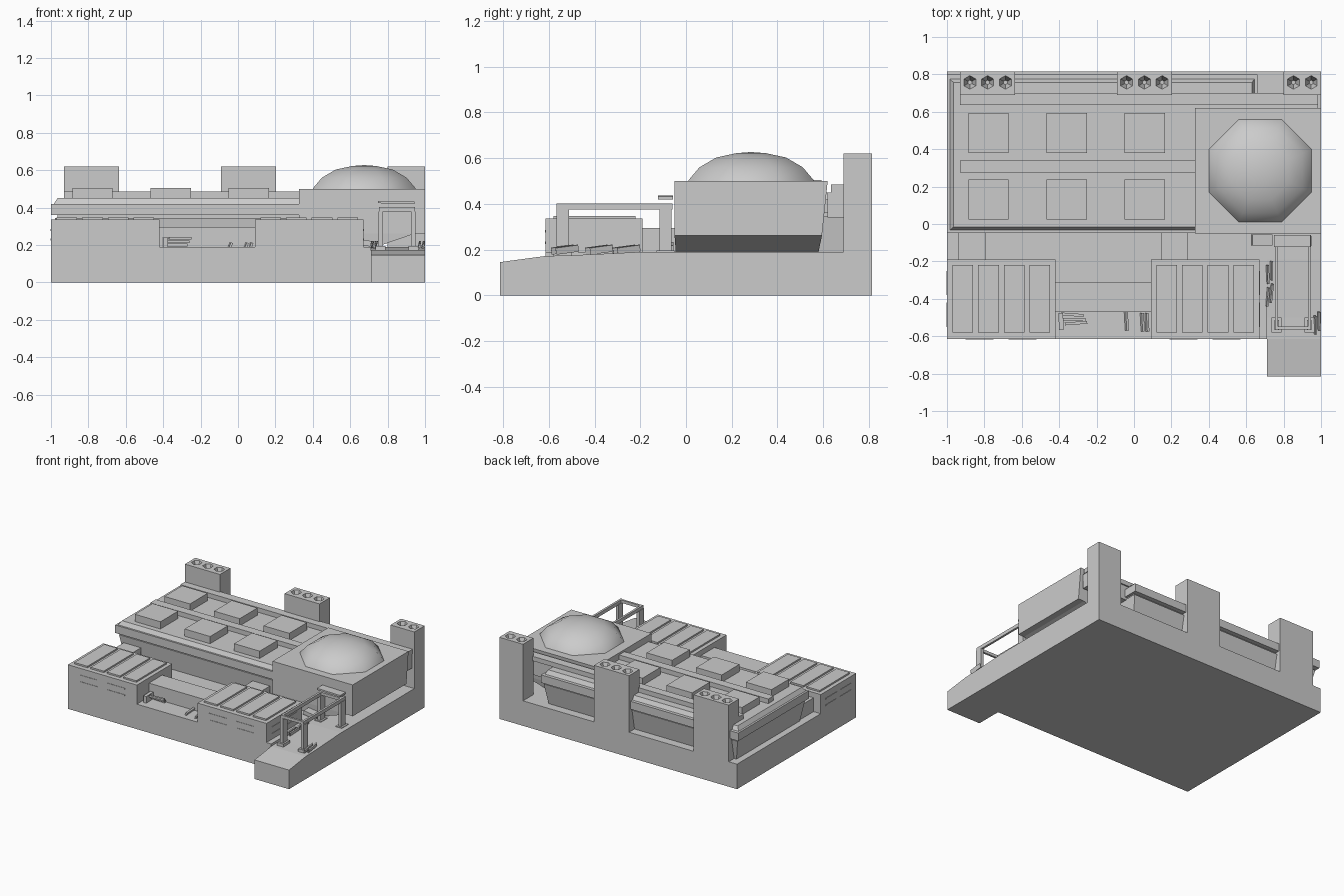
import bpy, bmesh, math
from mathutils import Matrix

if "Cube" in bpy.data.objects:
    bpy.data.objects.remove(bpy.data.objects["Cube"])


def finish(name, bm):
    bmesh.ops.recalc_face_normals(bm, faces=bm.faces)
    me = bpy.data.meshes.new(name)
    bm.to_mesh(me)
    bm.free()
    ob = bpy.data.objects.new(name, me)
    bpy.context.collection.objects.link(ob)
    return ob


def frustum(name, bottom, top, z0, z1):
    """Box whose bottom and top rectangles (x0, x1, y0, y1) may differ."""
    bm = bmesh.new()
    rings = []
    for (x0, x1, y0, y1), z in ((bottom, z0), (top, z1)):
        rings.append([bm.verts.new((x, y, z)) for x, y in
                      ((x0, y0), (x1, y0), (x1, y1), (x0, y1))])
    a, b = rings
    bm.faces.new(a)
    bm.faces.new(b)
    for i in range(4):
        j = (i + 1) % 4
        bm.faces.new((a[i], a[j], b[j], b[i]))
    return finish(name, bm)


def box(name, x0, x1, y0, y1, z0, z1):
    return frustum(name, (x0, x1, y0, y1), (x0, x1, y0, y1), z0, z1)


def plank(name, x, y, z, sx, sy, sz, rx=0, ry=0, rz=0):
    """Loose centred box, rotated in degrees."""
    ob = box(name, -sx / 2, sx / 2, -sy / 2, sy / 2, -sz / 2, sz / 2)
    ob.location = (x, y, z)
    ob.rotation_euler = [math.radians(a) for a in (rx, ry, rz)]
    return ob


# Ground slab, with a slightly lower entry lane and sloping ramp
box("base", -1, 0.71, -0.615, 0.815, 0, 0.19)
box("base_right", 0.71, 1, -0.19, 0.815, 0, 0.19)
bm = bmesh.new()
prof = [(-0.19, 0), (-0.19, 0.19), (-0.5, 0.175), (-0.615, 0.172), (-0.815, 0.145), (-0.815, 0)]
l, r = ([bm.verts.new((x, y, z)) for y, z in prof] for x in (0.71, 1))
bm.faces.new(l)
bm.faces.new(r)
for i in range(len(prof)):
    j = (i + 1) % len(prof)
    bm.faces.new((l[i], l[j], r[j], r[i]))
finish("entry_ramp", bm)

# Front bunkers with roof panels and wall slits
for side, x in (("left", -1), ("right", 0.09)):
    box(side + "_bunker", x, x + 0.58, -0.615, -0.19, 0.19, 0.335)
    for i in range(4):
        px = x + 0.03 + i * 0.137
        box(side + "_roof_panel", px, px + 0.11, -0.58, -0.22, 0.335, 0.347)
    for z in (0.225, 0.275):
        for o in (0.1, 0.33):
            box(side + "_front_slit", x + o, x + o + 0.15, -0.618, -0.61, z, z + 0.01)
        wx = x if side == "left" else x + 0.58
        for y in (-0.55, -0.38):
            box(side + "_side_slit", wx - 0.003, wx + 0.003, y, y + 0.13, z, z + 0.01)
box("court_link", -0.42, 0.09, -0.47, -0.31, 0.19, 0.295)
for x in (-0.94, 0.145):
    box("rear_link", x, x + 0.145, -0.19, -0.03, 0.19, 0.295)

# Main hall: tapered wall, cornice, raised roof
frustum("hall_wall", (-0.95, 0.63, -0.01, 0.75), (-0.98, 0.65, -0.03, 0.78), 0.19, 0.345)
box("hall_groove", -0.965, 0.64, -0.02, 0.765, 0.345, 0.36)
box("hall_cornice", -1, 0.66, -0.047, 0.80, 0.36, 0.42)
frustum("hall_roof", (-0.985, 0.645, -0.033, 0.775), (-0.965, 0.63, -0.015, 0.757), 0.42, 0.45)
for x in (-0.885, -0.467, -0.05):
    for y in (0.025, 0.38):
        box("roof_block", x, x + 0.215, y, y + 0.213, 0.45, 0.505)
box("roof_duct", -0.93, 0.325, 0.275, 0.34, 0.45, 0.485)
box("rear_duct", -0.93, 0.985, 0.635, 0.70, 0.45, 0.485)
box("rear_duct_support", 0.63, 0.98, 0.62, 0.69, 0.34, 0.45)

# Domed block with overhanging right side
frustum("dome_block", (0.325, 1, -0.05, 0.595), (0.325, 1, -0.05, 0.62), 0.262, 0.50)
frustum("dome_block_foot", (0.34, 0.74, -0.045, 0.58), (0.325, 0.95, -0.05, 0.595), 0.19, 0.262)
bm = bmesh.new()
rings = []
for k, (rad, z) in enumerate(((0.302, 0.49), (0.295, 0.505), (0.245, 0.56), (0.165, 0.603), (0.07, 0.622))):
    rings.append([bm.verts.new((0.675 + rad * math.cos(math.radians(a * 45 + 22.5)),
                                0.285 + rad * math.sin(math.radians(a * 45 + 22.5)), z))
                  for a in range(8)])
for a, b in zip(rings, rings[1:]):
    for i in range(8):
        j = (i + 1) % 8
        bm.faces.new((a[i], a[j], b[j], b[i]))
peak = bm.verts.new((0.675, 0.285, 0.627))
for i in range(8):
    bm.faces.new((rings[-1][i], rings[-1][(i + 1) % 8], peak))
bm.faces.new(rings[0])
dome = finish("dome", bm)
for p in dome.data.polygons:
    p.use_smooth = len(p.vertices) < 8

# Rear chimney towers with conical flues cut into the top
for x0, x1, flues in ((-0.93, -0.635, 3), (-0.092, 0.203, 3), (0.80, 1, 2)):
    tower = box("chimney_tower", x0, x1, 0.69, 0.815, 0.0, 0.62)
    bm = bmesh.new()
    for i in range(flues):
        cx = (x0 + x1) / 2 + (i - (flues - 1) / 2) * 0.095
        bmesh.ops.create_cone(bm, cap_ends=True, segments=6, radius1=0.012, radius2=0.04,
                              depth=0.08, matrix=Matrix.Translation((cx, 0.757, 0.59)))
    cutter = finish("flue_cutter", bm)
    cutter.hide_render = True
    cutter.hide_viewport = True
    mod = tower.modifiers.new("flues", "BOOLEAN")
    mod.operation = "DIFFERENCE"
    mod.solver = "EXACT"
    mod.object = cutter

# Gantry over the entry lane
for x in (0.762, 0.938):
    for y, z in ((-0.54, 0.17), (-0.09, 0.18)):
        box("gantry_post", x - 0.012, x + 0.012, y - 0.027, y + 0.027, z, 0.38)
        box("gantry_foot", x - 0.026, x + 0.026, y - 0.04, y + 0.04, z, 0.195)
    box("gantry_rail", x - 0.008, x + 0.008, -0.567, -0.06, 0.375, 0.402)
box("gantry_front_bar", 0.755, 0.945, -0.563, -0.548, 0.38, 0.402)
box("gantry_rear_bar", 0.755, 0.945, -0.10, -0.08, 0.38, 0.402)
plank("canopy", 0.847, -0.09, 0.428, 0.195, 0.065, 0.013, ry=1)
plank("side_step", 0.685, -0.085, 0.21, 0.11, 0.06, 0.03, ry=8)

# Loose clutter in the lane and courtyard
for x, y, rz in ((0.725, -0.26, 3), (0.725, -0.38, -4), (0.98, -0.53, 3)):
    for d in (-0.01, 0.01):
        plank("lane_bar", x + d, y + d, 0.20, 0.009, 0.10, 0.03, rx=8, ry=15, rz=rz)
for x, y in ((-0.04, -0.52), (0.045, -0.525), (0.07, -0.525)):
    plank("court_bar", x, y, 0.20, 0.012, 0.10, 0.025, ry=20, rz=3)
plank("court_crate", -0.39, -0.52, 0.215, 0.025, 0.09, 0.05, rz=3)
for i, (x, y) in enumerate(((-0.33, -0.485), (-0.32, -0.51), (-0.31, -0.53))):
    plank("court_beam", x, y, 0.20 + i * 0.018, 0.12, 0.015, 0.014, rz=-4 + 4 * i)
